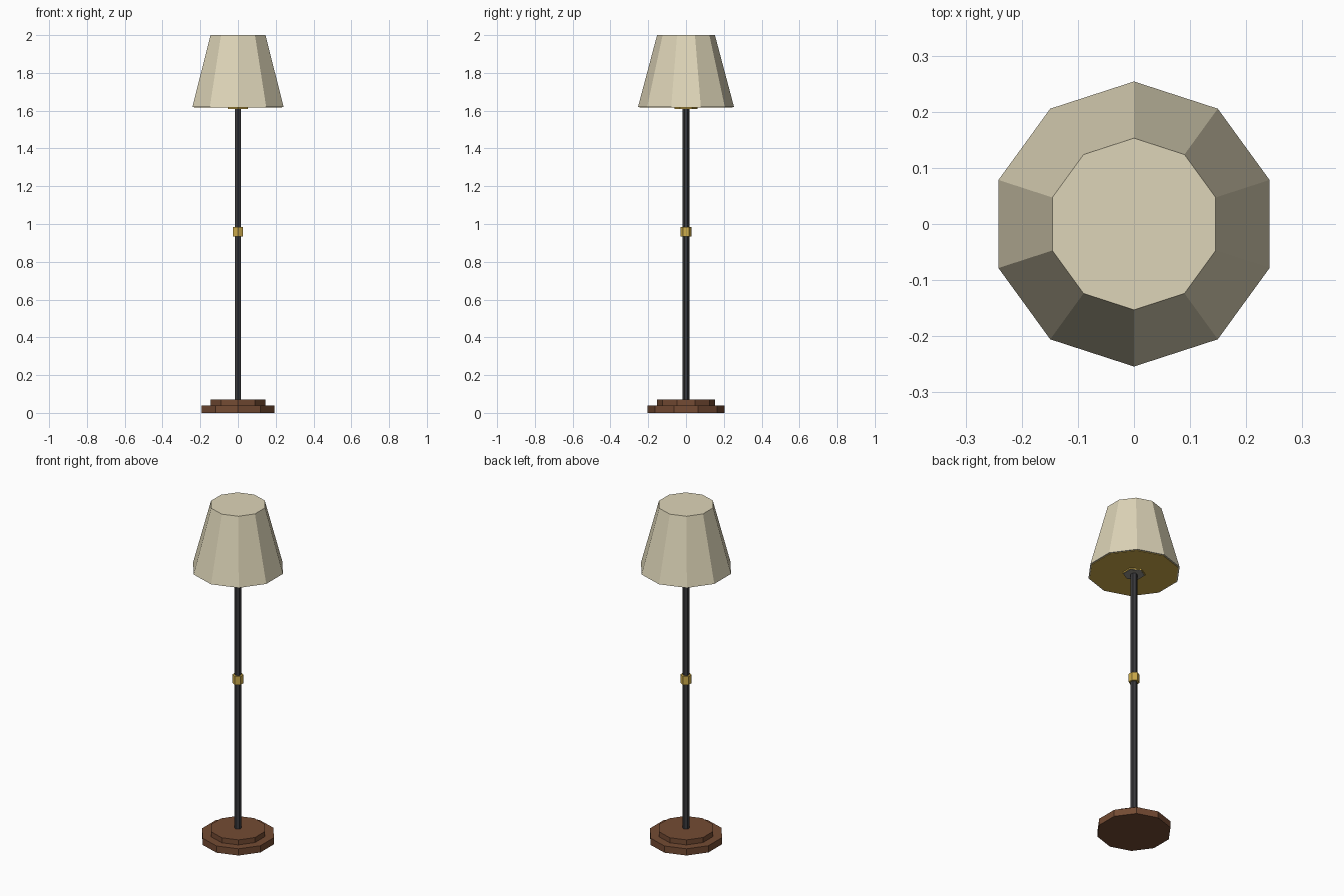
import bpy, bmesh, math

if "Cube" in bpy.data.objects:
    bpy.data.objects.remove(bpy.data.objects["Cube"])


def material(name, rgb):
    m = bpy.data.materials.new(name)
    lin = [((c / 255 + 0.055) / 1.055) ** 2.4 for c in rgb]
    m.diffuse_color = (*lin, 1)
    m.use_nodes = True
    m.node_tree.nodes["Principled BSDF"].inputs["Base Color"].default_value = m.diffuse_color
    return m


cream = material("cream", (222, 213, 184))
wood = material("brown wood", (116, 75, 51))
dark = material("dark metal", (58, 58, 61))
gold = material("gold", (206, 172, 76))
grey = material("grey", (150, 148, 140))


def prism(name, sides, r0, r1, z0, z1, mat):
    """Flat-sided drum or tapered drum with a corner pointing to +y."""
    bm = bmesh.new()
    rings = []
    for r, z in ((r0, z0), (r1, z1)):
        rings.append([bm.verts.new((r * math.sin(2 * math.pi * i / sides),
                                    r * math.cos(2 * math.pi * i / sides), z))
                      for i in range(sides)])
    low, high = rings
    bm.faces.new(low)
    bm.faces.new(high)
    for i in range(sides):
        j = (i + 1) % sides
        bm.faces.new((low[i], low[j], high[j], high[i]))
    bmesh.ops.recalc_face_normals(bm, faces=bm.faces)
    me = bpy.data.meshes.new(name)
    bm.to_mesh(me)
    bm.free()
    me.materials.append(mat)
    ob = bpy.data.objects.new(name, me)
    bpy.context.collection.objects.link(ob)
    return ob


# Stepped wooden foot
prism("base_lower", 10, 0.203, 0.203, 0.0, 0.04, wood)
prism("base_upper", 10, 0.153, 0.153, 0.04, 0.07, wood)

# Pole with a ring halfway
prism("pole", 6, 0.0185, 0.0185, 0.07, 1.61, dark)
prism("pole_ring", 6, 0.03, 0.03, 0.935, 0.985, gold)

# Shade with its underside plate and collar
prism("shade", 10, 0.254, 0.153, 1.62, 2.0, cream)
prism("shade_underside", 10, 0.246, 0.246, 1.617, 1.625, gold)
prism("shade_collar", 6, 0.062, 0.062, 1.61, 1.618, gold)
prism("collar_cap", 6, 0.058, 0.058, 1.608, 1.611, grey)
